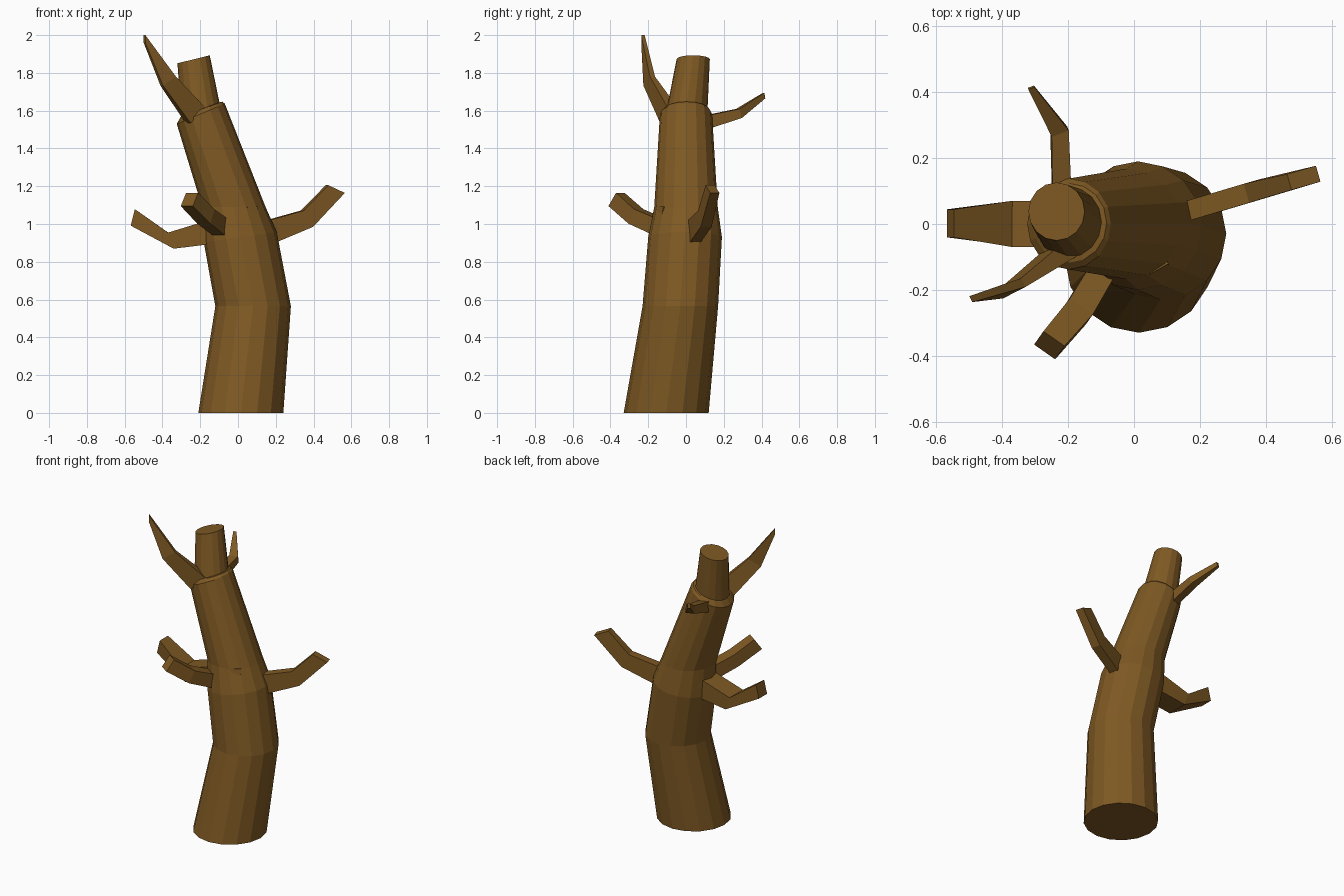
import bpy, bmesh
from math import sin, cos, radians, atan2, pi
from mathutils import Vector

if "Cube" in bpy.data.objects:
    bpy.data.objects.remove(bpy.data.objects["Cube"])

bark = bpy.data.materials.new("bark")
bark.diffuse_color = (0.21, 0.10, 0.017, 1)
bark.use_nodes = True
bark.node_tree.nodes["Principled BSDF"].inputs["Base Color"].default_value = bark.diffuse_color


def loft(name, rings):
    """Skin a closed, capped, flat-shaded tube through equal-length rings."""
    bm = bmesh.new()
    loops = [[bm.verts.new(p) for p in ring] for ring in rings]
    n = len(loops[0])
    for a, b in zip(loops, loops[1:]):
        for i in range(n):
            j = (i + 1) % n
            bm.faces.new((a[i], a[j], b[j], b[i]))
    bm.faces.new(loops[0][::-1])
    bm.faces.new(loops[-1])
    bmesh.ops.recalc_face_normals(bm, faces=bm.faces)
    mesh = bpy.data.meshes.new(name)
    bm.to_mesh(mesh)
    bm.free()
    mesh.materials.append(bark)
    obj = bpy.data.objects.new(name, mesh)
    bpy.context.collection.objects.link(obj)
    return obj


def trunk_ring(x, y, z, r, tilt, sides=16):
    """Circle leaning sideways by tilt degrees (right side higher)."""
    t = radians(tilt)
    pts = []
    for i in range(sides):
        a = 2 * pi * i / sides
        u = r * cos(a)
        pts.append((x + u * cos(t), y + r * sin(a), z + u * sin(t)))
    return pts


def branch(name, sections, heading=None):
    """Tapered square limb; sections are (centre, width, height, pitch)."""
    d = Vector(sections[-1][0]) - Vector(sections[0][0])
    a = atan2(d.y, d.x) if heading is None else radians(heading)
    out = Vector((cos(a), sin(a), 0))
    side = Vector((-sin(a), cos(a), 0))
    rings = []
    for c, w, h, pitch in sections:
        p = radians(pitch)
        up = Vector((0, 0, cos(p))) - out * sin(p)
        rings.append([Vector(c) + side * (w / 2 * s) + up * (h / 2 * t)
                      for s, t in ((-1, -1), (1, -1), (1, 1), (-1, 1))])
    return loft(name, rings)


# Bent trunk with a narrow broken stub on top
loft("trunk", [trunk_ring(*r) for r in (
    (0.015, -0.105, 0.0, 0.225, 0),
    (0.08, -0.03, 0.565, 0.20, 0),
    (0.012, -0.005, 0.93, 0.195, 8),
    (-0.022, 0.0, 1.09, 0.168, 0),
    (-0.197, 0.0, 1.583, 0.138, 23),
    (-0.195, 0.003, 1.605, 0.12, 21),
    (-0.20, 0.006, 1.607, 0.108, 20),
    (-0.235, 0.038, 1.872, 0.088, 14))])

# Middle branches
branch("right_branch", [
    ((0.13, 0.03, 0.945), 0.06, 0.13, 12),
    ((0.365, 0.10, 1.028), 0.06, 0.10, 30),
    ((0.515, 0.14, 1.185), 0.05, 0.10, 66)])
branch("left_branch", [
    ((-0.13, 0.0, 0.96), 0.14, 0.13, -15),
    ((-0.355, 0.0, 0.912), 0.14, 0.09, -19),
    ((-0.557, 0.002, 1.035), 0.085, 0.09, 14)])
branch("front_branch", [
    ((-0.09, -0.13, 0.98), 0.08, 0.09, 25),
    ((-0.17, -0.265, 1.04), 0.085, 0.085, 25),
    ((-0.257, -0.368, 1.13), 0.078, 0.086, 35)])

# Upper branches
branch("upper_left_branch", [
    ((-0.225, -0.09, 1.575), 0.06, 0.12, 48),
    ((-0.37, -0.195, 1.757), 0.03, 0.09, 58),
    ((-0.495, -0.228, 1.98), 0.02, 0.04, 0)])
branch("upper_back_branch", [
    ((-0.22, 0.11, 1.54), 0.06, 0.07, 5),
    ((-0.226, 0.28, 1.585), 0.055, 0.05, 15),
    ((-0.312, 0.414, 1.68), 0.02, 0.03, 10)], 110)

# Small sawn-off knot on the front
branch("knot", [
    ((0.04, -0.08, 1.057), 0.065, 0.075, 10),
    ((0.08, -0.142, 1.057), 0.065, 0.075, 10)], -60)
